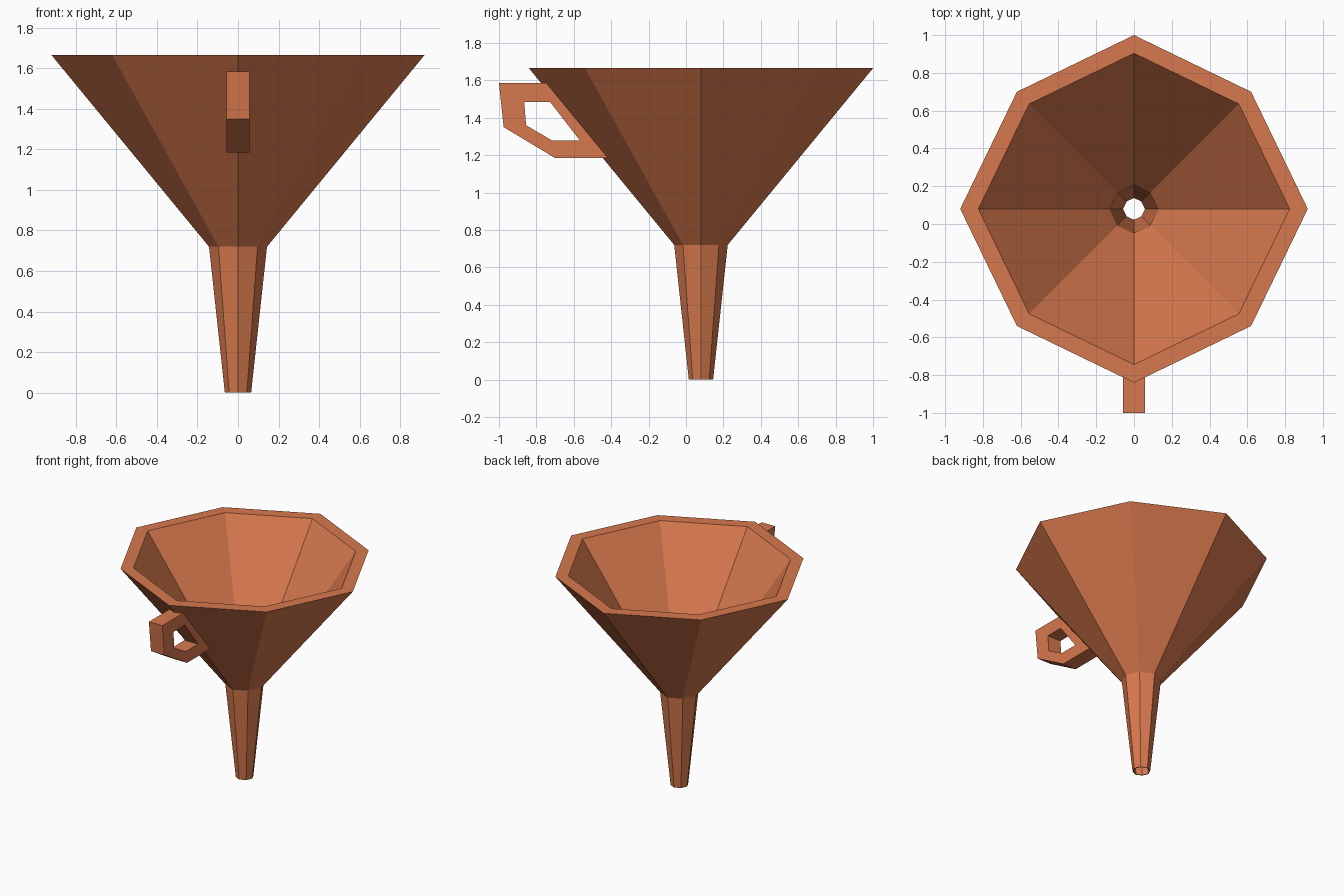
import bpy, bmesh, math

if "Cube" in bpy.data.objects:
    bpy.data.objects.remove(bpy.data.objects["Cube"])

CY = 0.08      # funnel axis sits slightly behind the origin
DIAG = 0.953   # diagonal corners are pulled in a little

copper = bpy.data.materials.new("copper_orange")
copper.diffuse_color = (0.68, 0.19, 0.075, 1)
copper.use_nodes = True
copper.node_tree.nodes["Principled BSDF"].inputs["Base Color"].default_value = copper.diffuse_color


def finish(name, bm):
    bmesh.ops.recalc_face_normals(bm, faces=bm.faces)
    mesh = bpy.data.meshes.new(name)
    bm.to_mesh(mesh)
    bm.free()
    mesh.materials.append(copper)
    obj = bpy.data.objects.new(name, mesh)
    bpy.context.collection.objects.link(obj)


def bridge_closed(bm, loops):
    """Join equal closed loops into a surface whose last loop meets the first."""
    n = len(loops[0])
    for k, a in enumerate(loops):
        b = loops[(k + 1) % len(loops)]
        for i in range(n):
            j = (i + 1) % n
            bm.faces.new((a[i], a[j], b[j], b[i]))


# Funnel body: wall section (radius, z) turned through eight sides
section = [(0.065, 0), (0.143, 0.72), (0.92, 1.665),
           (0.824, 1.665), (0.128, 0.72), (0.058, 0)]
bm = bmesh.new()
rings = []
for r, z in section:
    ring = []
    for i in range(8):
        a = i * math.pi / 4
        rr = r * (DIAG if i % 2 else 1)
        ring.append(bm.verts.new((rr * math.cos(a), CY + rr * math.sin(a), z)))
    rings.append(ring)
bridge_closed(bm, rings)
finish("funnel_body", bm)

# Handle: five-sided loop (y, z), its inner strip sunk into the funnel wall
outer = [(-0.73, 1.585), (-1.0, 1.585), (-0.975, 1.35), (-0.70, 1.185), (-0.415, 1.185)]
inner = [(-0.727, 1.485), (-0.865, 1.485), (-0.855, 1.36), (-0.715, 1.278), (-0.567, 1.278)]
W = 0.057
bm = bmesh.new()
loops = [[bm.verts.new((x, y, z)) for y, z in prof]
         for x, prof in ((-W, outer), (W, outer), (W, inner), (-W, inner))]
bridge_closed(bm, loops)
finish("handle", bm)
